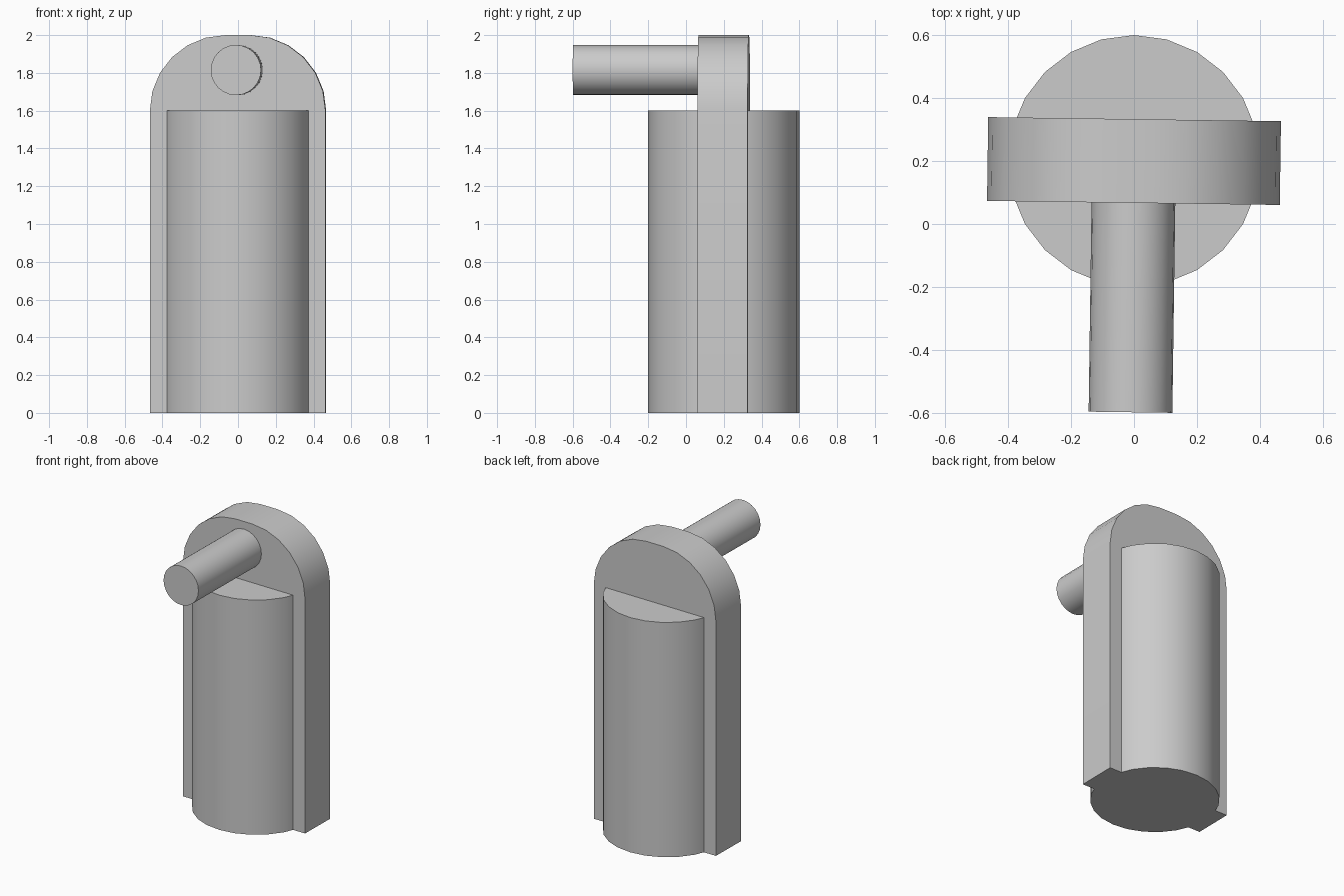
import bpy
import bmesh
from math import sin, cos, pi, radians
from mathutils import Matrix, Vector

cube = bpy.data.objects.get("Cube")
if cube:
    bpy.data.objects.remove(cube, do_unlink=True)

grey = bpy.data.materials.new("light grey")
grey.use_nodes = True
colour = (0.6, 0.6, 0.6, 1)
grey.diffuse_color = colour
grey.node_tree.nodes["Principled BSDF"].inputs["Base Color"].default_value = colour

SIDES = 24
CENTRE = Vector((0, 0.2, 0))
TURN = Matrix.Translation(CENTRE) @ Matrix.Rotation(radians(-0.8), 4, "Z")


def extrude_profile(name, points, direction, matrix):
    """Extrude a closed outline into a solid with smooth curved sides."""
    bm = bmesh.new()
    face = bm.faces.new([bm.verts.new(p) for p in points])
    top = bmesh.ops.extrude_face_region(bm, geom=[face])["geom"]
    bmesh.ops.translate(bm, vec=direction,
                        verts=[v for v in top if isinstance(v, bmesh.types.BMVert)])
    # Close the start cap if the extrusion consumed it
    edges = [e for e in bm.edges if e.is_boundary]
    if edges:
        bmesh.ops.contextual_create(bm, geom=edges)
    bmesh.ops.recalc_face_normals(bm, faces=bm.faces)
    bm.transform(matrix)
    mesh = bpy.data.meshes.new(name)
    bm.to_mesh(mesh)
    bm.free()
    mesh.materials.append(grey)
    obj = bpy.data.objects.new(name, mesh)
    bpy.context.collection.objects.link(obj)
    bpy.ops.object.select_all(action="DESELECT")
    obj.select_set(True)
    bpy.context.view_layer.objects.active = obj
    bpy.ops.object.shade_smooth_by_angle(angle=radians(30))
    return obj


def circle(radius):
    return [(radius * cos(2 * pi * i / SIDES), radius * sin(2 * pi * i / SIDES))
            for i in range(SIDES)]


# Round upright body
extrude_profile("body", [(x, y, 0) for x, y in circle(0.4)],
                (0, 0, 1.6), Matrix.Translation(CENTRE))

# Upright plate through the body, with rounded top corners
half_width, half_depth, corner, height = 0.465, 0.133, 0.4, 2.0
right = [(half_width, 0)]
for i in range(SIDES // 4 + 1):
    a = 2 * pi * i / SIDES
    right.append((half_width - corner + corner * cos(a),
                  height - corner + corner * sin(a)))
outline = right + [(-x, z) for x, z in reversed(right)]
extrude_profile("plate", [(x, -half_depth, z) for x, z in outline],
                (0, 2 * half_depth, 0), TURN)

# Round pin reaching forward from the top of the plate
extrude_profile("pin", [(x, -0.798, z + 1.815) for x, z in circle(0.133)],
                (0, 0.798 - half_depth + 0.02, 0), TURN)
